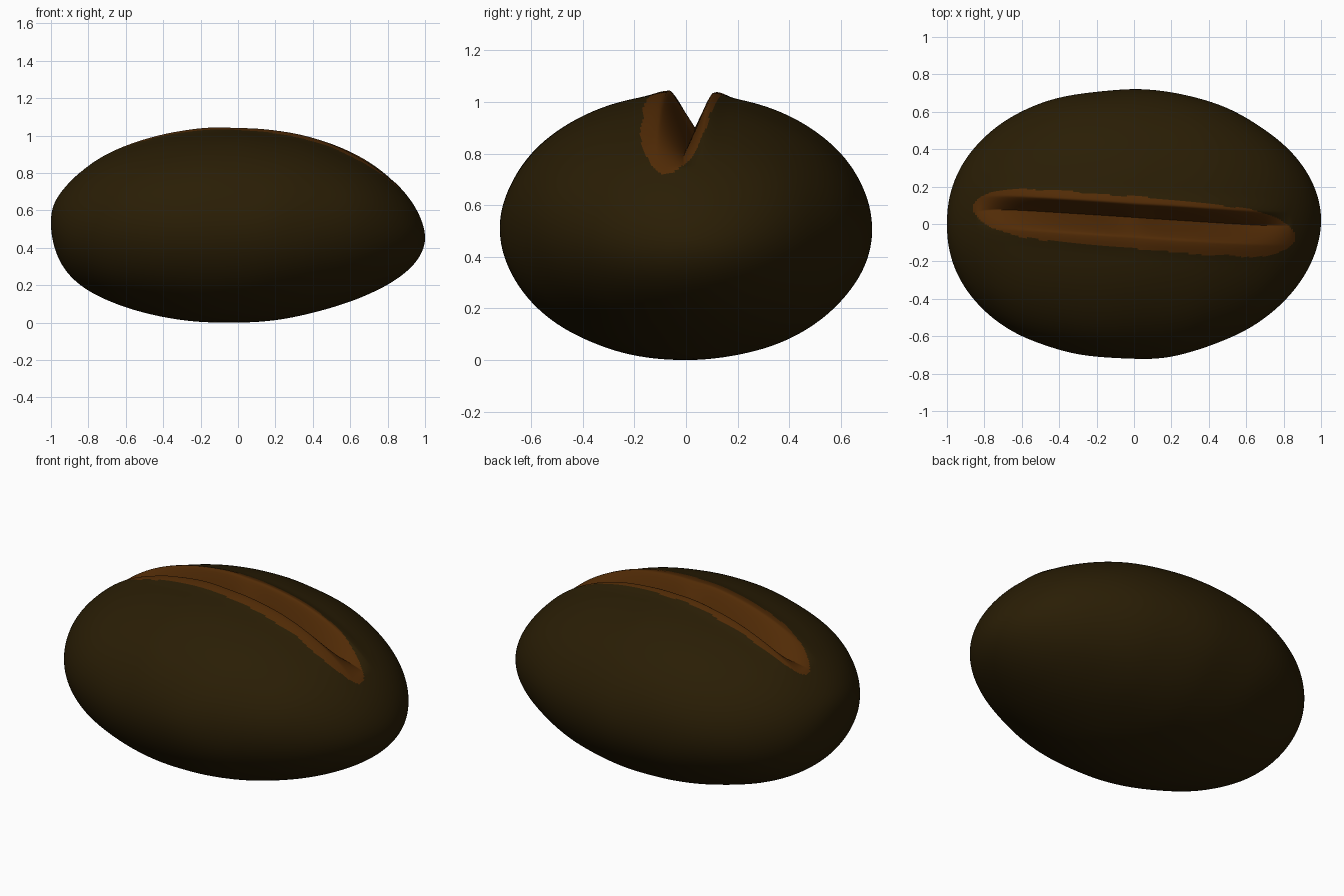
import bpy, bmesh, math
from mathutils import Vector, noise

if "Cube" in bpy.data.objects:
    bpy.data.objects.remove(bpy.data.objects["Cube"])

RINGS, SEGS = 170, 240
HALF_Y, HALF_Z = 0.72, 0.515


def material(name, rgb):
    m = bpy.data.materials.new(name)
    m.diffuse_color = (*rgb, 1.0)
    m.use_nodes = True
    m.node_tree.nodes["Principled BSDF"].inputs["Base Color"].default_value = m.diffuse_color
    return m


def radius(x, right_power):
    # cross-section scale along the length, blunter on the left end
    p = 2.17 if x < 0 else right_power
    return max(0.0, 1 - abs(x) ** p) ** (1 / p)


def mid_line(x):
    # the right tip droops and leans back, the left tip turns up at the very end
    if x > 0:
        return 0.02 * x ** 6, -0.06 * x ** 5
    return 0.0, -0.02 * abs(x) ** 3 + 0.04 * abs(x) ** 25


def band_centre(x):
    return 0.007 - 0.09 * x


def band_half_width(x):
    t = abs(x) / 0.86
    return 0.139 * math.sqrt(1 - t ** 5) if t < 1 else 0.0


def crease_y(x):
    return (0.035 - 0.065 * x) * (1 - x ** 8)


def crease_depth(x):
    t = abs(x) / 0.84
    if t >= 1:
        return 0.0
    return 0.17 * (1 - t ** 2.6) - 0.04 * math.exp(-(x / 0.09) ** 2)


def bean_point(x, t):
    ry, rz = HALF_Y * radius(x, 1.94), HALF_Z * radius(x, 1.87)
    # the angular grid is dense on top and follows the crease
    k = max(-0.4, min(0.4, crease_y(x) / ry))
    phi = t - 0.65 * math.sin(t) + math.asin(k) * math.cos(t / 2) ** 2
    y, z = ry * math.sin(phi), rz * math.cos(phi)
    lump = 1 + 0.012 * noise.noise(Vector((x * 3, y * 3, z * 3 + 7)))
    y, z = y * lump, z * lump
    if z > 0:
        d = crease_depth(x)
        off = y - crease_y(x)
        s = abs(off) / (0.075 if off > 0 else 0.105)
        if s < 1:
            z -= d * (1 - s) ** 1.25
        z += 0.1 * d * math.exp(-((s - 1.1) / 0.6) ** 2)
    cy, cz = mid_line(x)
    return Vector((x, y + cy, z + cz))


# bean body: rings along x between two pole points
verts = [Vector((-1, *mid_line(-1)))]
for i in range(1, RINGS):
    x = -math.cos(math.pi * i / RINGS)
    verts += [bean_point(x, -math.pi + 2 * math.pi * j / SEGS) for j in range(SEGS)]
verts.append(Vector((1, *mid_line(1))))
last = len(verts) - 1
low = min(v.z for v in verts)
for v in verts:
    v.z -= low

faces = []
for j in range(SEGS):
    k = (j + 1) % SEGS
    faces.append((0, 1 + k, 1 + j))
    for i in range(RINGS - 2):
        a, b = 1 + i * SEGS, 1 + (i + 1) * SEGS
        faces.append((a + j, a + k, b + k, b + j))
    e = 1 + (RINGS - 2) * SEGS
    faces.append((e + j, e + k, last))

mesh = bpy.data.meshes.new("coffee_bean")
mesh.from_pydata(verts, [], faces)
mesh.materials.append(material("dark roast brown", (0.0225, 0.0125, 0.0015)))
mesh.materials.append(material("crease orange brown", (0.083, 0.024, 0.0018)))

# crease band colour by distance from its centre line
for p in mesh.polygons:
    c = p.center
    wob = 0.012 * noise.noise(Vector((c.x * 9, c.y * 2, 3)))
    inside = abs(c.y - band_centre(c.x)) < band_half_width(c.x) + wob
    if c.z > 0.55 and inside and abs(c.x) < 0.86:
        p.material_index = 1

# consistent outward normals and smooth shading
bm = bmesh.new()
bm.from_mesh(mesh)
bmesh.ops.recalc_face_normals(bm, faces=bm.faces)
bm.to_mesh(mesh)
bm.free()

bean = bpy.data.objects.new("coffee_bean", mesh)
bpy.context.collection.objects.link(bean)
bpy.context.view_layer.objects.active = bean
bean.select_set(True)
bpy.ops.object.shade_smooth_by_angle(angle=math.radians(80))
